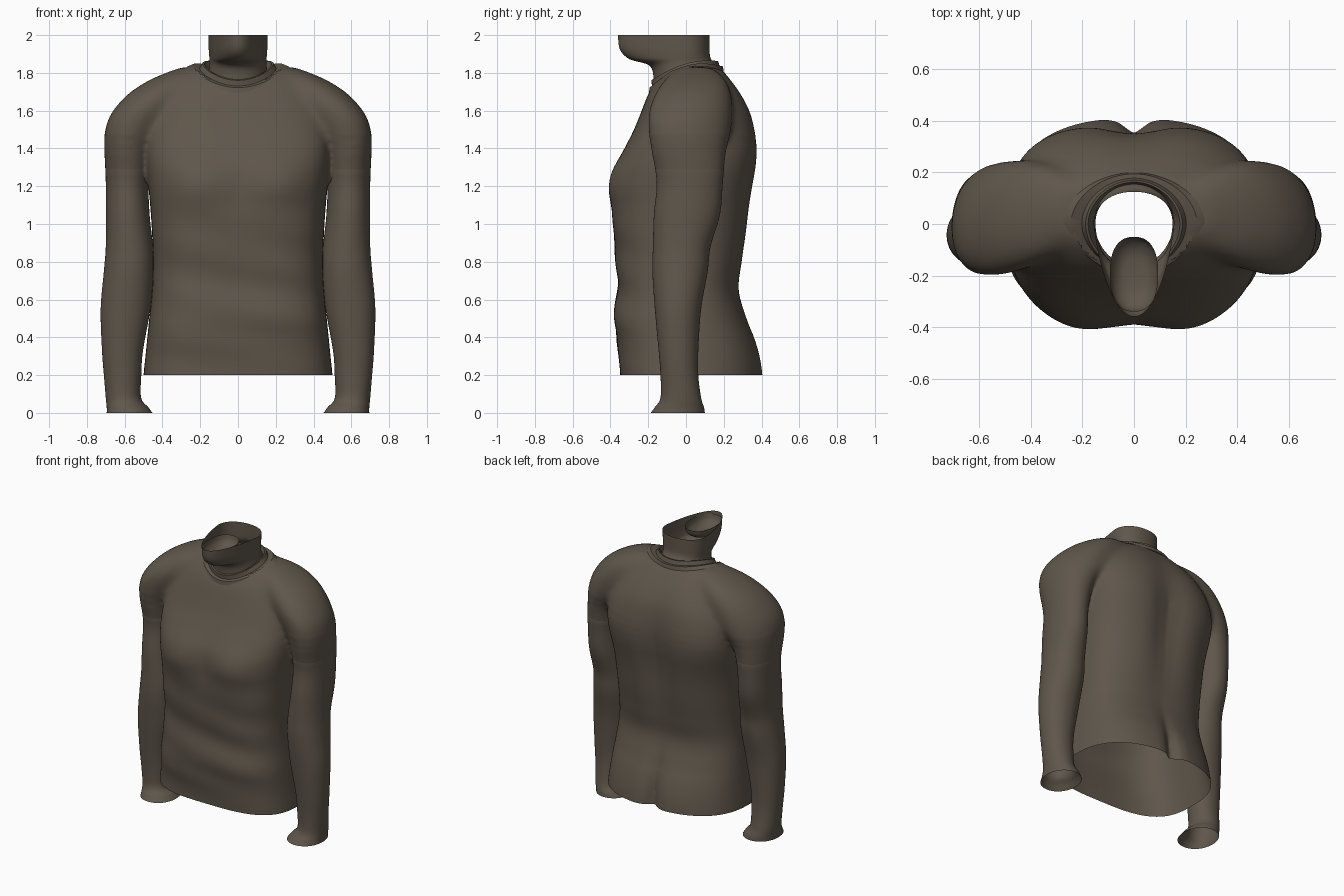
import bpy, bmesh, math
from mathutils import Vector

cube = bpy.data.objects.get("Cube")
if cube:
    bpy.data.objects.remove(cube, do_unlink=True)

# One dark taupe cloth colour for everything
CLOTH = (0.115, 0.094, 0.070, 1.0)
cloth = bpy.data.materials.new("dark_taupe")
cloth.use_nodes = True
cloth.diffuse_color = CLOTH
shader = cloth.node_tree.nodes["Principled BSDF"]
shader.inputs["Base Color"].default_value = CLOTH
shader.inputs["Roughness"].default_value = 0.8

SEGMENTS = 80


def bell(value, centre, width):
    return math.exp(-((value - centre) / width) ** 2)


def spline(rows, steps=5):
    """Smoothly fill in rows between the given key rows."""
    filled = []
    last = len(rows) - 1
    for i in range(last):
        keys = list(zip(rows[max(i - 1, 0)], rows[i], rows[i + 1], rows[min(i + 2, last)]))
        for s in range(steps):
            t = s / steps
            filled.append([b + 0.5 * t * (c - a + t * (2 * a - 5 * b + 4 * c - d
                           + t * (3 * (b - c) + d - a))) for a, b, c, d in keys])
    filled.append(list(rows[-1]))
    return filled


def oval(width, front, back, front_power=2.0, back_power=2.0, taper=0.0):
    """Rounded outline with different depth and squareness in front and behind."""
    points = []
    for i in range(SEGMENTS):
        angle = math.tau * i / SEGMENTS
        c, s = math.cos(angle), math.sin(angle)
        power = back_power if s > 0 else front_power
        x = width * math.copysign(abs(c) ** (2 / power), c)
        y = math.copysign(abs(s) ** (2 / power), s)
        x *= 1 - taper * max(-y, 0)
        points.append((x, y * (back if y > 0 else front)))
    return points


def loft(bm, rings, cap_start=False, cap_end=False):
    loops = [[bm.verts.new(p) for p in ring] for ring in rings]
    faces = []
    for low, high in zip(loops, loops[1:]):
        for i in range(len(low)):
            j = (i + 1) % len(low)
            faces.append(bm.faces.new((low[i], low[j], high[j], high[i])))
    if cap_start:
        faces.append(bm.faces.new(loops[0][::-1]))
    if cap_end:
        faces.append(bm.faces.new(loops[-1]))
    bmesh.ops.recalc_face_normals(bm, faces=faces)


def make_object(name, bm):
    mesh = bpy.data.meshes.new(name)
    bm.to_mesh(mesh)
    bm.free()
    mesh.materials.append(cloth)
    obj = bpy.data.objects.new(name, mesh)
    bpy.context.collection.objects.link(obj)
    mesh.shade_smooth()
    return obj


# Torso: height, half width, front depth, back depth
TORSO = [
    (0.12, 0.5, 0.35, 0.41), (0.2, 0.5, 0.35, 0.41), (0.3, 0.49, 0.355, 0.395),
    (0.4, 0.48, 0.37, 0.365), (0.5, 0.47, 0.38, 0.325), (0.65, 0.455, 0.365, 0.285),
    (0.8, 0.45, 0.37, 0.305), (0.95, 0.455, 0.385, 0.33), (1.1, 0.465, 0.385, 0.35),
    (1.2, 0.475, 0.385, 0.365), (1.3, 0.485, 0.37, 0.38), (1.4, 0.49, 0.325, 0.385),
    (1.5, 0.49, 0.275, 0.375), (1.6, 0.47, 0.235, 0.35), (1.7, 0.42, 0.195, 0.295),
    (1.77, 0.35, 0.145, 0.24), (1.83, 0.25, 0.09, 0.19),
]


def sculpt(x, y, z, depth):
    """Chest, soft folds, spine furrow and seat cleft."""
    weight = min(abs(y) / depth, 1)
    if y < 0:
        chest = 0.033 * bell(abs(x), 0.22, 0.16) * bell(z, 1.2, 0.13)
        folds = 0.006 * math.sin(25 * (z + 0.2 * x)) * bell(z, 0.65, 0.4)
        return y - weight * (chest + folds)
    spine = 0.042 * bell(x, 0, 0.12) * bell(z, 1.25, 0.45)
    cleft = 0.06 * bell(x, 0, 0.05) * bell(z, 0.2, 0.25)
    return y - weight * (spine + cleft)


def torso_ring(z, width, front, back):
    neckward = min(max((z - 1.4) / 0.3, 0), 1)
    front_power = 3.1 - 0.8 * neckward
    back_power = 2.5 + 0.5 * bell(z, 1.4, 0.2) - 0.2 * neckward
    return [(x, sculpt(x, y, z, front if y < 0 else back), z)
            for x, y in oval(width, front, back, front_power, back_power)]


# Sleeve: height, inner x, outer x, front y, back y
SLEEVE = [
    (0.0, 0.453, 0.695, -0.187, 0.10), (0.03, 0.475, 0.695, -0.165, 0.095),
    (0.08, 0.513, 0.70, -0.135, 0.08), (0.2, 0.512, 0.71, -0.135, 0.065),
    (0.33, 0.503, 0.72, -0.145, 0.065), (0.55, 0.464, 0.727, -0.165, 0.08),
    (0.75, 0.445, 0.71, -0.178, 0.115), (0.88, 0.45, 0.70, -0.175, 0.13),
    (1.05, 0.468, 0.70, -0.17, 0.18), (1.22, 0.472, 0.70, -0.155, 0.195),
    (1.38, 0.445, 0.707, -0.18, 0.21), (1.48, 0.39, 0.708, -0.195, 0.235),
    (1.56, 0.33, 0.687, -0.198, 0.243), (1.63, 0.28, 0.64, -0.188, 0.245),
    (1.7, 0.23, 0.57, -0.16, 0.238), (1.76, 0.2, 0.475, -0.12, 0.215),
    (1.8, 0.18, 0.385, -0.075, 0.18), (1.832, 0.15, 0.3, -0.02, 0.13),
]
sleeve_rows = spline(SLEEVE)
ELBOW_SIDE = [row for row in sleeve_rows if row[0] < 1.33]
SHOULDER_SIDE = [row for row in sleeve_rows if row[0] > 1.2]


def sleeve_ring(side, row, scale=1.0):
    z, inner, outer, front, back = row
    cx, cy = (inner + outer) / 2, (front + back) / 2
    rx, ry = scale * (outer - inner) / 2, scale * (back - front) / 2
    slant = 0.045 * bell(z, 1.55, 0.18)
    return [(side * (cx + x), cy + y - slant * x / rx, z)
            for x, y in oval(rx, ry, ry, 2.1, 2.1)]


# Torso and shoulders, fused into one soft skin
bm = bmesh.new()
loft(bm, [torso_ring(*row) for row in spline(TORSO)], True, True)
for side in (-1, 1):
    loft(bm, [sleeve_ring(side, row, 0.93 if row[0] < 1.24 else 1.0)
              for row in SHOULDER_SIDE], True, True)
shirt = make_object("shirt_body", bm)
fuse = shirt.modifiers.new("fuse", "REMESH")
fuse.mode = "VOXEL"
fuse.voxel_size = 0.0115
soften = shirt.modifiers.new("soften", "SMOOTH")
soften.factor = 0.5
soften.iterations = 6
depsgraph = bpy.context.evaluated_depsgraph_get()
skin = bpy.data.meshes.new_from_object(shirt.evaluated_get(depsgraph))
shirt.modifiers.clear()
shirt.data = skin

# Blend the shoulders into the chest and back
bm = bmesh.new()
bm.from_mesh(skin)
for low, passes in ((1.38, 10), (1.43, 15), (1.48, 15)):
    shoulders = [v for v in bm.verts if v.co.z > low]
    for _ in range(passes):
        bmesh.ops.smooth_vert(bm, verts=shoulders, factor=0.5,
                              use_axis_x=True, use_axis_y=True, use_axis_z=True)

# Open the hem and the neck
geometry = bm.verts[:] + bm.edges[:] + bm.faces[:]
bmesh.ops.bisect_plane(bm, geom=geometry, plane_co=Vector((0, 0, 0.2)),
                       plane_no=Vector((0, 0, 1)), clear_inner=True)


def in_neck(face):
    x, y, z = face.calc_center_median()
    return z > 1.6 and (x / 0.235) ** 2 + (y / 0.178) ** 2 < 1


bmesh.ops.delete(bm, geom=[f for f in bm.faces if in_neck(f)], context="FACES")
bm.to_mesh(skin)
bm.free()
if not skin.materials:
    skin.materials.append(cloth)
skin.shade_smooth()

# Sleeves, tucked under the shoulder at the top and open at the cuff
for name, side in (("left_sleeve", 1), ("right_sleeve", -1)):
    bm = bmesh.new()
    loft(bm, [sleeve_ring(side, row, 0.94 if row[0] > 1.3 else 1.0) for row in ELBOW_SIDE])
    make_object(name, bm)

# Neck rising into an open lower jaw: height, width, front, back, tilt, taper
NECK = [
    (1.70, 0.165, 0.165, 0.165, 0.29, 0.0), (1.79, 0.157, 0.17, 0.155, 0.29, 0.0),
    (1.855, 0.15, 0.19, 0.135, 0.1, 0.05), (1.885, 0.152, 0.3, 0.127, 0.04, 0.2),
    (1.925, 0.155, 0.35, 0.125, 0.0, 0.25), (2.0, 0.157, 0.36, 0.125, 0.0, 0.25),
]
bm = bmesh.new()
loft(bm, [[(x, y, z + tilt * y) for x, y in oval(w, front, back, 2.15, 2.15, taper)]
          for z, w, front, back, tilt, taper in spline(NECK)])
make_object("neck_and_jaw", bm)

# Hollow floor of the mouth
bm = bmesh.new()
bowl = [(1.985, 1.0), (1.95, 0.93), (1.925, 0.75), (1.91, 0.5), (1.905, 0.15)]
loft(bm, [[(x * s, -0.195 + y * s, z) for x, y in oval(0.094, 0.145, 0.145, 2.4, 2.4)]
          for z, s in spline(bowl)], cap_end=True)
make_object("mouth_floor", bm)

# Stepped collar, tilted forward and lifted at the shoulders
COLLAR = [
    (1.75, 0.275, 0.196, 0.2), (1.778, 0.245, 0.193, 0.195), (1.783, 0.203, 0.18, 0.178),
    (1.814, 0.188, 0.184, 0.17), (1.816, 0.178, 0.176, 0.163), (1.775, 0.152, 0.164, 0.15),
]
bm = bmesh.new()
loft(bm, [[(x, y, z + 0.29 * y + x * x) for x, y in oval(w, front, back, 1.9, 1.9)]
          for z, w, front, back in COLLAR])
collar = make_object("collar", bm)
bpy.ops.object.select_all(action="DESELECT")
collar.select_set(True)
bpy.context.view_layer.objects.active = collar
bpy.ops.object.shade_smooth_by_angle(angle=math.radians(40))
